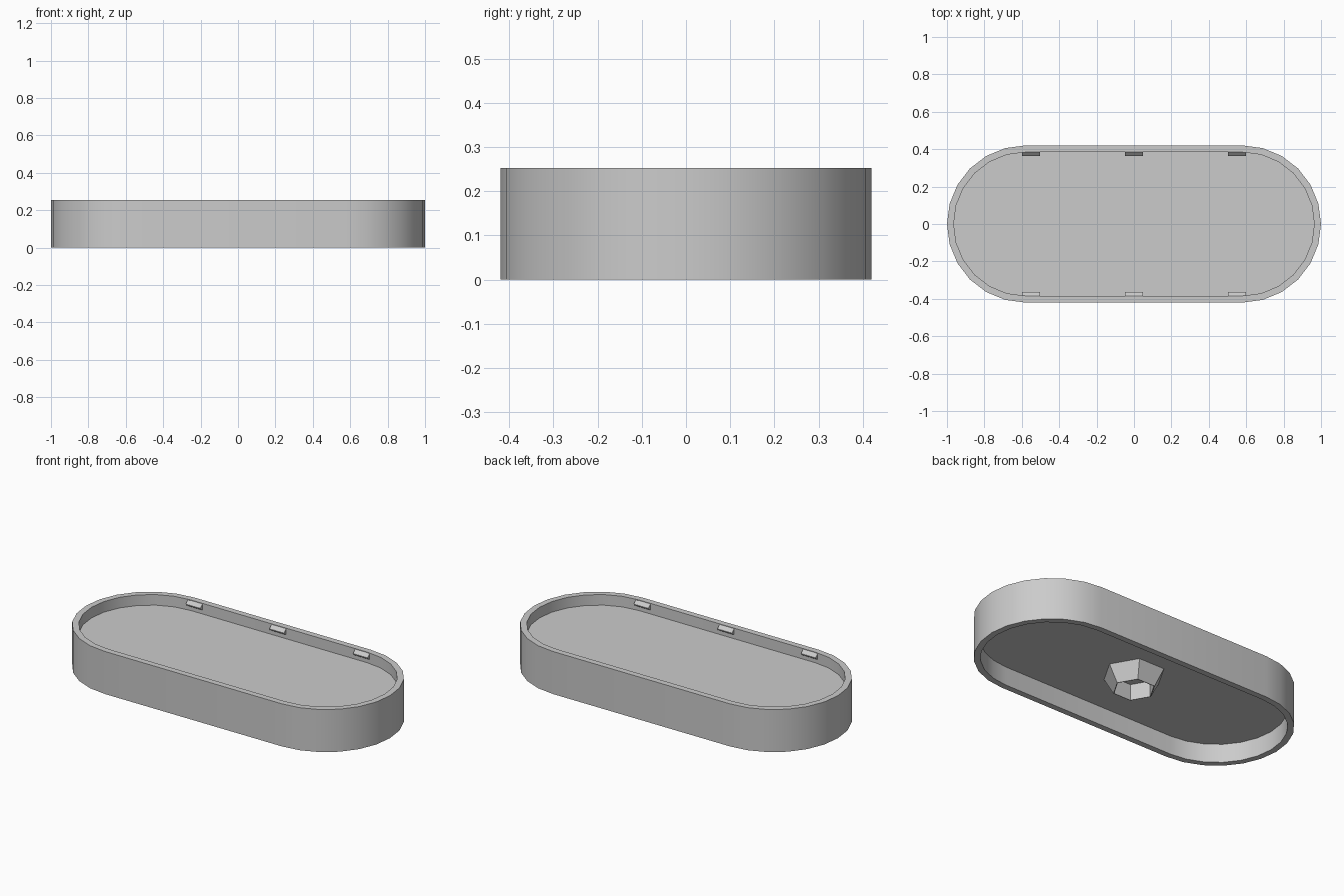
import bpy, bmesh
from math import sin, cos, pi, radians

if "Cube" in bpy.data.objects:
    bpy.data.objects.remove(bpy.data.objects["Cube"])

H = 0.253          # wall height
R, CX = 0.42, 0.58 # end radius and end centre
WALL = 0.036
FLOOR_TOP, FLOOR_BOTTOM = 0.19, 0.112


def finish(name, bm):
    bmesh.ops.recalc_face_normals(bm, faces=bm.faces)
    mesh = bpy.data.meshes.new(name)
    bm.to_mesh(mesh)
    bm.free()
    obj = bpy.data.objects.new(name, mesh)
    bpy.context.collection.objects.link(obj)
    return obj


def stack(name, loops):
    """Skin a series of closed loops and cap both ends."""
    bm = bmesh.new()
    rings = [[bm.verts.new(p) for p in loop] for loop in loops]
    for a, b in zip(rings, rings[1:]):
        n = len(a)
        for i in range(n):
            j = (i + 1) % n
            bm.faces.new((a[i], a[j], b[j], b[i]))
    bm.faces.new(rings[0])
    bm.faces.new(rings[-1])
    return finish(name, bm)


def stadium(inset, z):
    r = R - inset
    pts = []
    for side, start in ((1, -pi / 2), (-1, pi / 2)):
        for i in range(13):
            a = start + pi * i / 12
            pts.append((side * CX + r * cos(a), r * sin(a), z))
    return pts


def hexagon(r, z):
    return [(r * cos(pi * i / 3), r * sin(pi * i / 3), z) for i in range(6)]


# Tray: wall with a raised floor, open above and below
tray = stack("tray", [stadium(WALL, FLOOR_BOTTOM), stadium(WALL, 0), stadium(0, 0),
                      stadium(0, H), stadium(WALL, H), stadium(WALL, FLOOR_TOP)])
bpy.context.view_layer.objects.active = tray
tray.select_set(True)
bpy.ops.object.shade_smooth_by_angle(angle=radians(30))

# Hollow tapered hexagonal boss under the floor
stack("hex_boss", [hexagon(0.174, FLOOR_BOTTOM + 0.004), hexagon(0.118, 0.015),
                   hexagon(0.114, 0.015), hexagon(0.112, FLOOR_BOTTOM - 0.001)])

# Wedge clips along the inside of the rim
inner = R - WALL
profile = [(inner + 0.004, H - 0.003), (inner, H - 0.003),
           (inner - 0.02, H - 0.022), (inner - 0.02, H - 0.027),
           (inner, H - 0.04), (inner + 0.004, H - 0.04)]
for side in (1, -1):
    for x in (-0.55, 0, 0.55):
        stack("rim_clip", [[(x + dx, side * y, z) for y, z in profile]
                           for dx in (-0.048, 0.048)])
